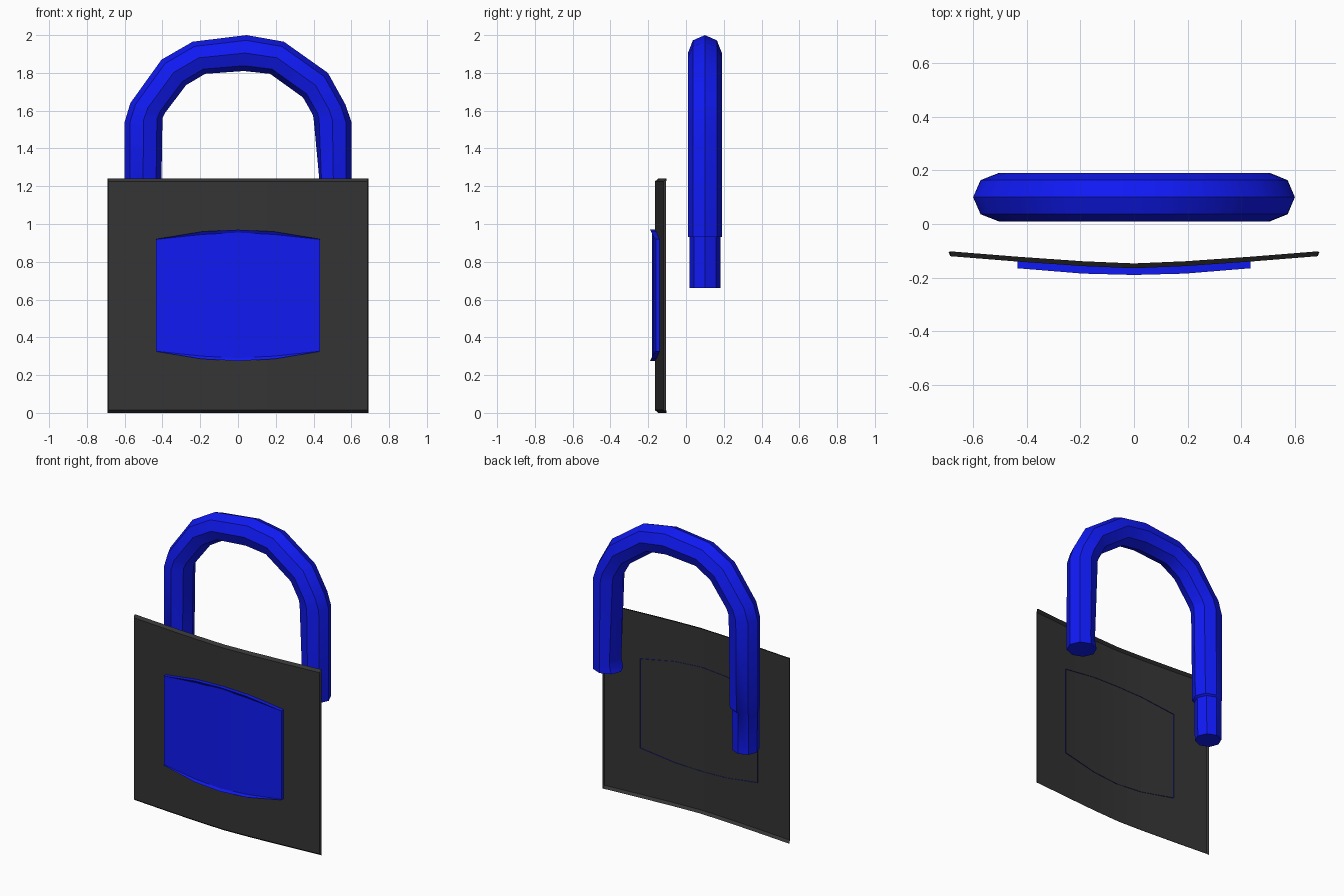
import bpy, math
from mathutils import Vector

if "Cube" in bpy.data.objects:
    bpy.data.objects.remove(bpy.data.objects["Cube"])


def material(name, color):
    m = bpy.data.materials.new(name)
    m.diffuse_color = color
    m.use_nodes = True
    m.node_tree.nodes["Principled BSDF"].inputs["Base Color"].default_value = m.diffuse_color
    return m


BLUE = material("blue", (0.005, 0.01, 0.9, 1))
DARK = material("dark_grey", (0.035, 0.035, 0.035, 1))


def make(name, verts, faces, mat, angle=30):
    me = bpy.data.meshes.new(name)
    me.from_pydata([tuple(v) for v in verts], [], faces)
    me.materials.append(mat)
    ob = bpy.data.objects.new(name, me)
    bpy.context.collection.objects.link(ob)
    bpy.ops.object.select_all(action='DESELECT')
    bpy.context.view_layer.objects.active = ob
    ob.select_set(True)
    bpy.ops.object.mode_set(mode='EDIT')
    bpy.ops.mesh.select_all(action='SELECT')
    bpy.ops.mesh.normals_make_consistent(inside=False)
    bpy.ops.object.mode_set(mode='OBJECT')
    bpy.ops.object.shade_smooth_by_angle(angle=math.radians(angle))
    return ob


def strips(rows):
    """Quads between consecutive rows of equal length."""
    n = len(rows[0])
    verts = [v for r in rows for v in r]
    faces = [(i * n + j, i * n + j + 1, (i + 1) * n + j + 1, (i + 1) * n + j)
             for i in range(len(rows) - 1) for j in range(n - 1)]
    return verts, faces


# Shackle: octagonal rings, each set by outer and inner (x, z) and half depth
rings = [
    (-.595, .66, -.43, .66, .082), (-.597, .93, -.425, .93, .082),
    (-.60, .94, -.41, .94, .09), (-.60, 1.54, -.40, 1.56, .09),
    (-.57, 1.64, -.385, 1.59, .09), (-.405, 1.87, -.275, 1.735, .09),
    (-.24, 1.965, -.175, 1.795, .09), (.045, 2.0, .03, 1.81, .09),
    (.243, 1.965, .17, 1.795, .09), (.476, 1.80, .344, 1.67, .09),
    (.57, 1.63, .395, 1.58, .09), (.60, 1.54, .40, 1.56, .09),
    (.60, 1.03, .415, 1.03, .09), (.60, .98, .415, .98, .09),
    (.60, .93, .41, .93, .09),
]
SIDES = 8
verts, faces = [], []
for k, (ox, oz, ix, iz, d) in enumerate(rings):
    o, i = Vector((ox, .1, oz)), Vector((ix, .1, iz))
    mid, half = (o + i) / 2, (o - i) / 2
    for s in range(SIDES):
        a = math.tau * s / SIDES
        v = mid + half * math.cos(a) + Vector((0, d * math.sin(a), 0))
        if k in (12, 13):            # flat latch notch on the inner side
            v.x = max(v.x, .45)
        verts.append(v)
for k in range(len(rings) - 1):
    for s in range(SIDES):
        t = (s + 1) % SIDES
        faces.append((k * SIDES + s, k * SIDES + t,
                      (k + 1) * SIDES + t, (k + 1) * SIDES + s))
last = (len(rings) - 1) * SIDES
faces += [tuple(range(SIDES)), tuple(range(last, last + SIDES))]
make("shackle", verts, faces, BLUE, 40)

# Body front plate: thin bowed sheet with a rim turned back
cols = [(-.685, -.12), (-.435, -.14), (-.19, -.157), (0, -.165),
        (.19, -.157), (.435, -.14), (.685, -.12)]


def plate_row(z, back, grow):
    row = [(x, y + back, z) for x, y in cols]
    e = .685 + grow
    return [(-e, -.105, z)] + row + [(e, -.105, z)]


plate = make("body_plate", *strips([
    plate_row(0, .018, .006), plate_row(.015, 0, .006),
    plate_row(1.225, 0, .006), plate_row(1.24, .018, .006)]), DARK)

# Front panel: raised bowed hexagon, thin rim above and below a recessed face
panel = [  # x, rim half height, face half height, rim y, face y, back y
    (-.435, .2975, .296, -.165, -.160, -.135),
    (-.19, .3375, .322, -.185, -.175, -.154),
    (0, .3475, .332, -.190, -.180, -.162),
    (.19, .3375, .322, -.185, -.175, -.154),
    (.435, .2975, .296, -.165, -.160, -.135),
]
MZ = .6225
rows = [[(x, by, MZ - r), (x, ry, MZ - r), (x, fy, MZ - f),
         (x, fy, MZ + f), (x, ry, MZ + r), (x, by, MZ + r)]
        for x, r, f, ry, fy, by in panel]
verts, faces = strips(rows)
end = len(verts) - 6
faces += [tuple(range(6)), tuple(range(end, end + 6))]
make("front_panel", verts, faces, BLUE)
